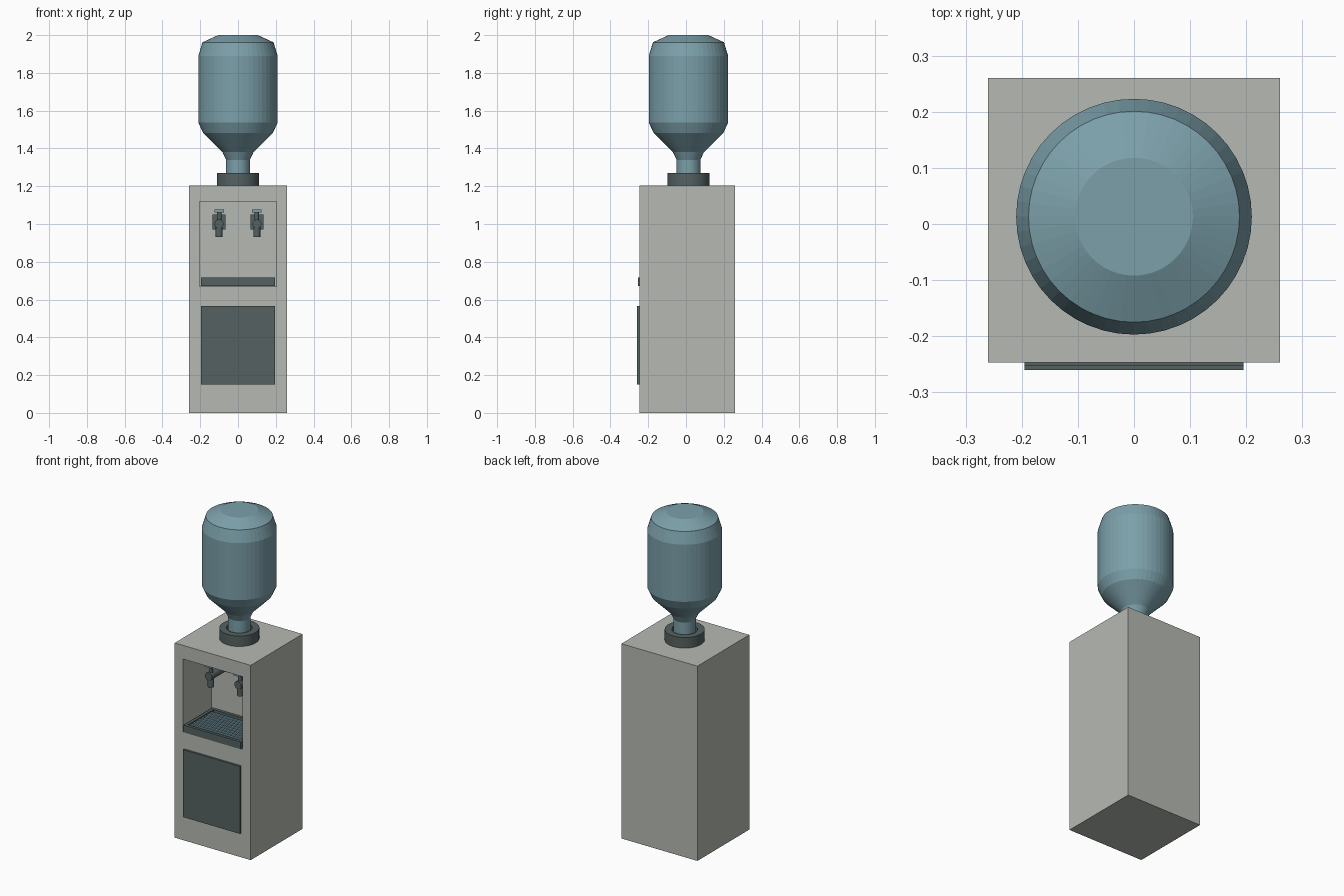
import bpy, bmesh, math
from mathutils import Matrix, Vector

if "Cube" in bpy.data.objects:
    bpy.data.objects.remove(bpy.data.objects["Cube"])


def material(name, rgb):
    m = bpy.data.materials.new(name)
    m.use_nodes = True
    m.diffuse_color = (*rgb, 1)
    m.node_tree.nodes["Principled BSDF"].inputs["Base Color"].default_value = (*rgb, 1)
    return m


GREY = material("warm grey casing", (0.47, 0.49, 0.45))
DARK = material("dark slate plastic", (0.09, 0.12, 0.12))
BLUE = material("water blue", (0.20, 0.35, 0.40))


def finish(name, bm, mat):
    bmesh.ops.recalc_face_normals(bm, faces=bm.faces)
    me = bpy.data.meshes.new(name)
    bm.to_mesh(me)
    bm.free()
    me.materials.append(mat)
    ob = bpy.data.objects.new(name, me)
    bpy.context.collection.objects.link(ob)
    return ob


def add_box(bm, x0, x1, y0, y1, z0, z1):
    centre = Vector((x0 + x1, y0 + y1, z0 + z1)) / 2
    size = Matrix.Diagonal((x1 - x0, y1 - y0, z1 - z0, 1))
    bmesh.ops.create_cube(bm, size=1, matrix=Matrix.Translation(centre) @ size)


def box(name, mat, *bounds):
    bm = bmesh.new()
    add_box(bm, *bounds)
    return finish(name, bm, mat)


def rod(name, mat, start, end, r0, r1, sides=20):
    a, b = Vector(start), Vector(end)
    turn = (b - a).to_track_quat("Z", "Y").to_matrix().to_4x4()
    bm = bmesh.new()
    bmesh.ops.create_cone(bm, cap_ends=True, segments=sides, radius1=r0, radius2=r1,
                          depth=(b - a).length,
                          matrix=Matrix.Translation((a + b) / 2) @ turn)
    return finish(name, bm, mat)


def lathe(name, mat, profile, y, sides=48, closed=False):
    bm = bmesh.new()
    rings = [[bm.verts.new((r * math.cos(t), y + r * math.sin(t), z))
              for t in (math.tau * i / sides for i in range(sides))] for r, z in profile]
    pairs = list(zip(rings, rings[1:]))
    if closed:
        pairs.append((rings[-1], rings[0]))
    else:
        bm.faces.new(rings[0])
        bm.faces.new(rings[-1])
    for lo, hi in pairs:
        for i in range(sides):
            j = (i + 1) % sides
            bm.faces.new((lo[i], lo[j], hi[j], hi[i]))
    return finish(name, bm, mat)


# Casing: nested rectangles form the back, sides, front frame and dispensing recess
FRONT, BACK, RECESS = -0.247, 0.26, 0.035
bm = bmesh.new()
loops = []
for hw, y, z0, z1 in ((0.26, BACK, 0, 1.205), (0.26, FRONT, 0, 1.205),
                      (0.205, FRONT, 0.67, 1.12), (0.205, RECESS, 0.67, 1.12)):
    loops.append([bm.verts.new((x, y, z))
                  for x, z in ((-hw, z0), (hw, z0), (hw, z1), (-hw, z1))])
for a, b in zip(loops, loops[1:]):
    for i in range(4):
        j = (i + 1) % 4
        bm.faces.new((a[i], a[j], b[j], b[i]))
bm.faces.new(loops[0])
bm.faces.new(loops[-1])
finish("casing", bm, GREY)

# Lower cupboard door
box("door", DARK, -0.195, 0.195, -0.26, FRONT, 0.15, 0.567)

# Drip tray: floor, raised rim and grille slats
bm = bmesh.new()
W, Y0, Y1, RIM = 0.195, -0.253, 0.03, 0.018
add_box(bm, -W, W, Y0, Y1, 0.671, 0.685)
for s in (-1, 1):
    inner, outer = sorted((s * W, s * (W - RIM)))
    add_box(bm, inner, outer, Y0, Y1, 0.685, 0.716)
add_box(bm, -W + RIM, W - RIM, Y0, Y0 + RIM, 0.685, 0.716)
add_box(bm, -W + RIM, W - RIM, Y1 - RIM, Y1, 0.685, 0.716)
finish("drip_tray", bm, DARK)

bm = bmesh.new()
for i in range(8):
    y = -0.21 + i * 0.028
    add_box(bm, -W + RIM, W - RIM, y - 0.007, y + 0.007, 0.698, 0.71)
finish("drip_grille", bm, BLUE)

# Pair of taps
for side, x in (("right", -0.1), ("left", 0.1)):
    box(side + "_tap_plate", DARK, x - 0.035, x + 0.035, 0.015, RECESS, 0.97, 1.05)
    rod(side + "_tap_pipe", DARK, (x, 0.02, 1.0), (x, -0.145, 1.0), 0.024, 0.024)
    rod(side + "_tap_spout", DARK, (x, -0.122, 0.93), (x, -0.122, 1.0), 0.018, 0.018)
    rod(side + "_tap_stem", DARK, (x, -0.122, 1.0), (x, -0.122, 1.06), 0.012, 0.012)
    box(side + "_tap_lever", BLUE, x - 0.025, x + 0.025, -0.155, -0.095, 1.06, 1.076)

# Bottle seat ring and inverted bottle
AXIS = 0.013
lathe("bottle_collar", DARK,
      [(0.112, 1.205), (0.112, 1.27), (0.072, 1.27), (0.072, 1.205)], AXIS, closed=True)
lathe("bottle", BLUE,
      [(0.063, 1.21), (0.063, 1.34), (0.082, 1.38), (0.185, 1.483), (0.21, 1.537),
       (0.21, 1.89), (0.188, 1.962), (0.105, 2.0)], AXIS)
